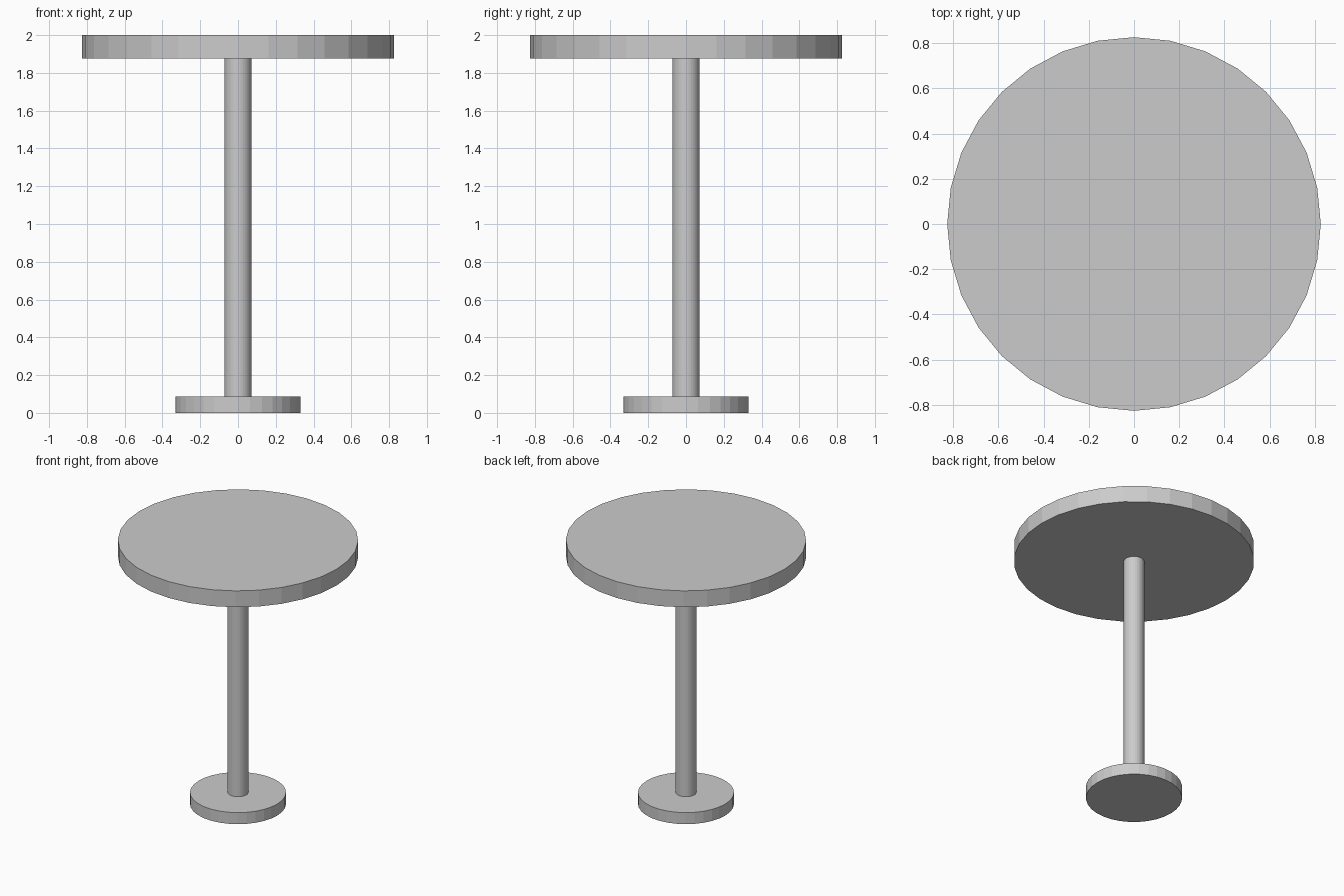
import bpy

if "Cube" in bpy.data.objects:
    bpy.data.objects.remove(bpy.data.objects["Cube"])


def disc(name, radius, z0, z1, sides=32):
    """Flat-shaded upright cylinder between two heights."""
    bpy.ops.mesh.primitive_cylinder_add(
        vertices=sides, radius=radius, depth=z1 - z0,
        location=(0, 0, (z0 + z1) / 2))
    obj = bpy.context.object
    obj.name = name
    return obj


# Round foot on the floor
disc("base", 0.33, 0.0, 0.0875)

# Slim central column
disc("pedestal", 0.071, 0.0875, 1.876)

# Wide round top
disc("table_top", 0.826, 1.876, 2.0)
